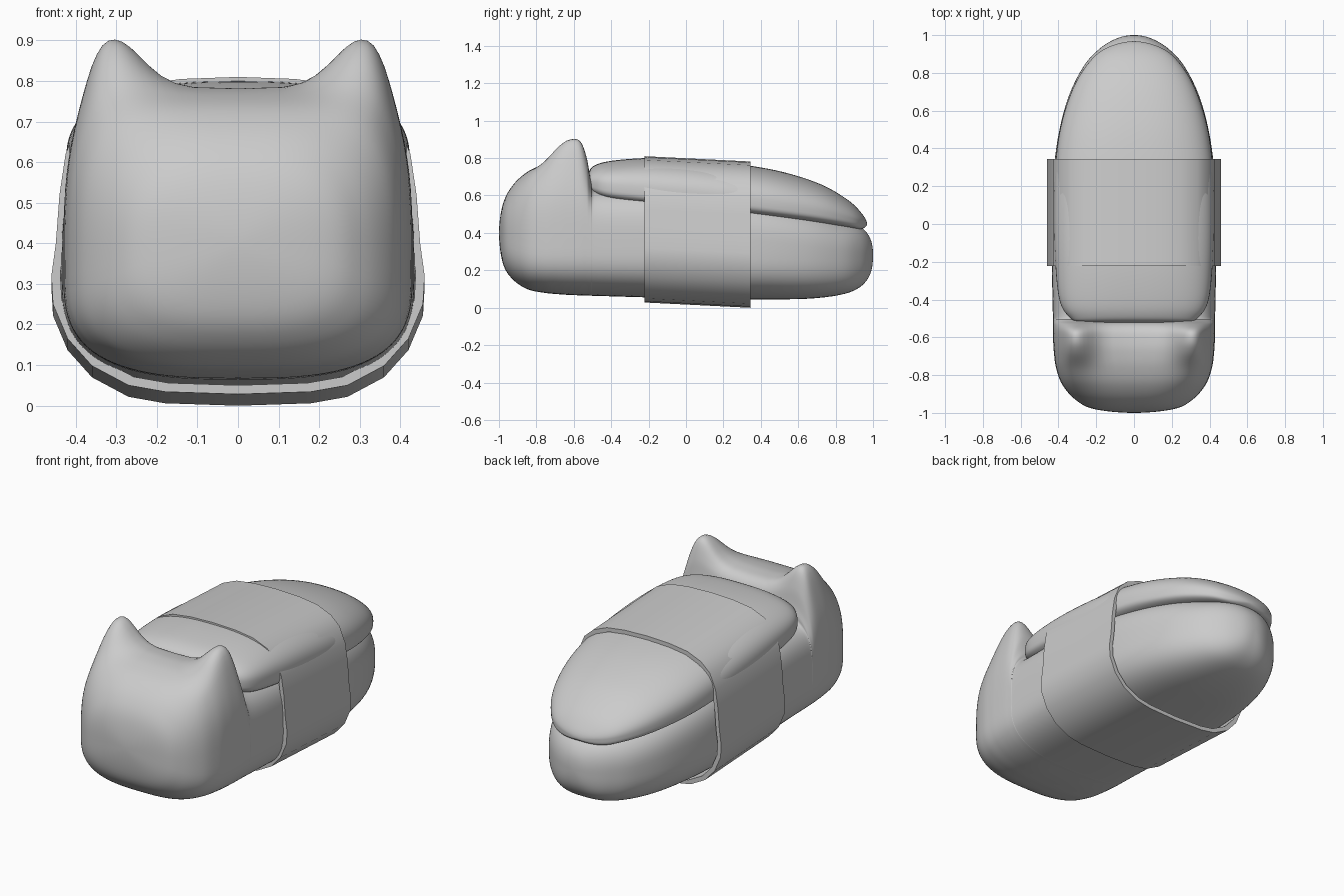
import bpy, bmesh
from math import sin, cos, pi, exp


def catmull(p0, p1, p2, p3, t):
    return [0.5 * (2*b + (c - a)*t + (2*a - 5*b + 4*c - d)*t*t + (3*b - a - 3*c + d)*t**3)
            for a, b, c, d in zip(p0, p1, p2, p3)]


def stations(rows, sub):
    """Smooth the rows; mirrored phantom rows make both ends close round."""
    def phantom(r, end):
        return (r[0], -r[1], 2*end[2] - r[2], 2*end[3] - r[3], 2*end[4] - r[4]) + tuple(r[5:])
    pts = [phantom(rows[1], rows[0])] + rows + [phantom(rows[-2], rows[-1])]
    out = []
    for i in range(1, len(pts) - 2):
        out += [catmull(*pts[i-1:i+3], k / sub) for k in range(sub)]
    return out[1:]


def finish(name, bm, angle=None):
    bmesh.ops.recalc_face_normals(bm, faces=bm.faces)
    me = bpy.data.meshes.new(name)
    bm.to_mesh(me)
    bm.free()
    ob = bpy.data.objects.new(name, me)
    bpy.context.collection.objects.link(ob)
    for p in me.polygons:
        p.use_smooth = True
    if angle:
        bpy.context.view_layer.objects.active = ob
        ob.select_set(True)
        bpy.ops.object.shade_smooth_by_angle(angle=angle)
        ob.select_set(False)
    return ob


def loft(name, rows, low_n, seg=96, sub=6):
    """Rows: y, half width, bottom z, widest z, top z, upper squareness, ear height."""
    bm = bmesh.new()
    rings = []
    for y, w, zb, zm, zt, n, h in stations(rows, sub):
        ring = []
        for i in range(seg):
            a = 2 * pi * i / seg
            c, s = cos(a), sin(a)
            e = n if s >= 0 else low_n
            x = w * abs(c) ** (2/e) * (1 if c >= 0 else -1)
            r = abs(s) ** (2/e)
            z = zm + (zt - zm) * r if s >= 0 else zm - (zm - zb) * r
            if s > 0 and h > 0:
                d = abs(x) - 0.325
                sig = 0.055 if d > 0 else 0.08
                z += h * exp(-0.5 * (d / sig) ** 2) * min(1, r * 1.2)
            ring.append(bm.verts.new((x, y, z)))
        rings.append(ring)
    for r0, r1 in zip(rings, rings[1:]):
        for i in range(seg):
            j = (i + 1) % seg
            bm.faces.new((r0[i], r0[j], r1[j], r1[i]))
    for ring, row in ((rings[0], rows[0]), (rings[-1], rows[-1])):
        tip = bm.verts.new((0, row[0], row[3]))
        for i in range(seg):
            bm.faces.new((ring[i], ring[(i + 1) % seg], tip))
    return finish(name, bm)


# Rice-shaped body with head and ears at the front
loft("body", [
    (-1.00, 0.00, 0.40, 0.40, 0.40, 2.8, 0),
    (-0.98, 0.21, 0.24, 0.38, 0.55, 2.8, 0),
    (-0.93, 0.31, 0.155, 0.35, 0.65, 3.0, 0),
    (-0.85, 0.38, 0.10, 0.33, 0.725, 3.4, 0.015),
    (-0.76, 0.413, 0.08, 0.32, 0.765, 3.8, 0.05),
    (-0.68, 0.424, 0.072, 0.32, 0.78, 4.0, 0.12),
    (-0.62, 0.428, 0.068, 0.32, 0.78, 4.0, 0.157),
    (-0.565, 0.43, 0.066, 0.32, 0.77, 4.0, 0.155),
    (-0.53, 0.43, 0.065, 0.32, 0.74, 4.0, 0.09),
    (-0.508, 0.43, 0.064, 0.32, 0.68, 4.0, 0.025),
    (-0.47, 0.43, 0.063, 0.32, 0.65, 4.0, 0),
    (-0.20, 0.435, 0.055, 0.32, 0.64, 4.0, 0),
    (0.10, 0.435, 0.048, 0.31, 0.62, 3.8, 0),
    (0.40, 0.412, 0.045, 0.30, 0.58, 3.4, 0),
    (0.65, 0.355, 0.048, 0.29, 0.53, 3.0, 0),
    (0.83, 0.27, 0.07, 0.28, 0.475, 2.7, 0),
    (0.93, 0.18, 0.11, 0.28, 0.435, 2.5, 0),
    (0.985, 0.085, 0.18, 0.28, 0.37, 2.3, 0),
    (1.00, 0.00, 0.28, 0.28, 0.28, 2.3, 0),
], low_n=2.9)

# Topping slab lying on the back
loft("topping", [
    (-0.53, 0.00, 0.68, 0.68, 0.68, 2.5, 0),
    (-0.52, 0.27, 0.64, 0.675, 0.725, 2.5, 0),
    (-0.49, 0.345, 0.60, 0.66, 0.76, 2.5, 0),
    (-0.40, 0.395, 0.565, 0.645, 0.785, 2.5, 0),
    (-0.20, 0.417, 0.54, 0.625, 0.80, 2.5, 0),
    (0.05, 0.424, 0.515, 0.60, 0.79, 2.5, 0),
    (0.30, 0.417, 0.49, 0.575, 0.765, 2.4, 0),
    (0.52, 0.387, 0.468, 0.545, 0.725, 2.3, 0),
    (0.72, 0.322, 0.445, 0.515, 0.66, 2.2, 0),
    (0.86, 0.235, 0.428, 0.485, 0.58, 2.1, 0),
    (0.935, 0.14, 0.42, 0.463, 0.51, 2.0, 0),
    (0.968, 0.00, 0.445, 0.445, 0.445, 2.0, 0),
], low_n=4)

# Wrapping band: faceted closed outline, slightly sloping to the rear
half = [(0, .81), (.14, .805), (.25, .79), (.335, .755), (.39, .705), (.425, .62), (.44, .52),
        (.449, .40), (.46, .32), (.456, .25), (.42, .165), (.36, .098), (.27, .05), (.18, .034), (0, .028)]
outline = half + [(-x, z) for x, z in half[-2:0:-1]]
bm = bmesh.new()
loops = []
for y, inset in ((-0.222, 0), (0.345, 0), (0.345, 0.022), (-0.222, 0.022)):
    kx, kz = 1 - inset / 0.46, 1 - inset / 0.39
    loops.append([bm.verts.new((x * kx, y, 0.42 + (z - 0.42) * kz - 0.05 * (y + 0.222)))
                  for x, z in outline])
for k in range(4):
    a, b = loops[k], loops[(k + 1) % 4]
    for i in range(len(outline)):
        j = (i + 1) % len(outline)
        bm.faces.new((a[i], a[j], b[j], b[i]))
finish("wrap_band", bm, angle=0.8)
